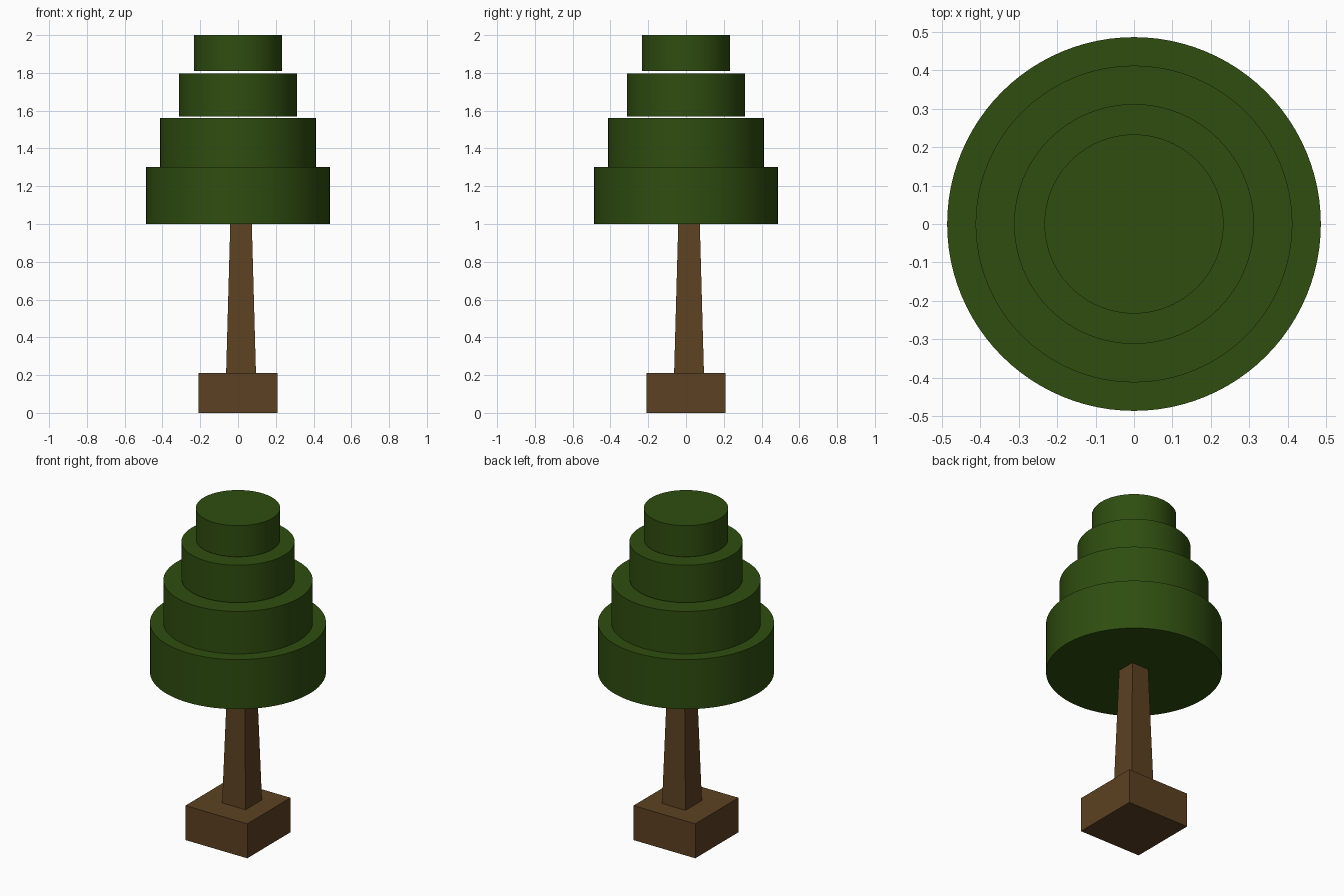
import bpy
import math

if "Cube" in bpy.data.objects:
    bpy.data.objects.remove(bpy.data.objects["Cube"])


def material(name, rgb):
    m = bpy.data.materials.new(name)
    m.diffuse_color = (*rgb, 1.0)
    m.use_nodes = True
    m.node_tree.nodes["Principled BSDF"].inputs["Base Color"].default_value = m.diffuse_color
    return m


GREEN = material("leaf green", (0.028, 0.075, 0.005))
BROWN = material("bark brown", (0.107, 0.053, 0.016))


def frustum(name, mat, sides, r_low, r_high, z0, z1, centre=(0, 0), turn=0.0):
    bpy.ops.mesh.primitive_cone_add(
        vertices=sides, radius1=r_low, radius2=r_high, depth=z1 - z0,
        location=(*centre, (z0 + z1) / 2), rotation=(0, 0, turn))
    ob = bpy.context.object
    ob.name = name
    ob.data.materials.append(mat)
    return ob


def square_block(name, half_low, half_high, z0, z1, centre=(0, 0)):
    # four-sided frustum turned so its faces line up with the axes
    k = math.sqrt(2)
    return frustum(name, BROWN, 4, half_low * k, half_high * k, z0, z1,
                   centre, math.pi / 4)


# Square foot and slightly off-centre tapered trunk
square_block("base_block", 0.208, 0.208, 0.0, 0.21)
square_block("trunk", 0.079, 0.057, 0.21, 1.0, (0.016, 0.016))

# Stacked foliage discs, with thin gaps below the upper two
tiers = [(0.486, 1.0, 1.302), (0.412, 1.302, 1.561),
         (0.312, 1.568, 1.796), (0.233, 1.81, 2.0)]
for i, (r, z0, z1) in enumerate(tiers, 1):
    frustum(f"foliage_tier_{i}", GREEN, 96, r, r, z0, z1)
    bpy.ops.object.shade_smooth_by_angle(angle=math.radians(30))
